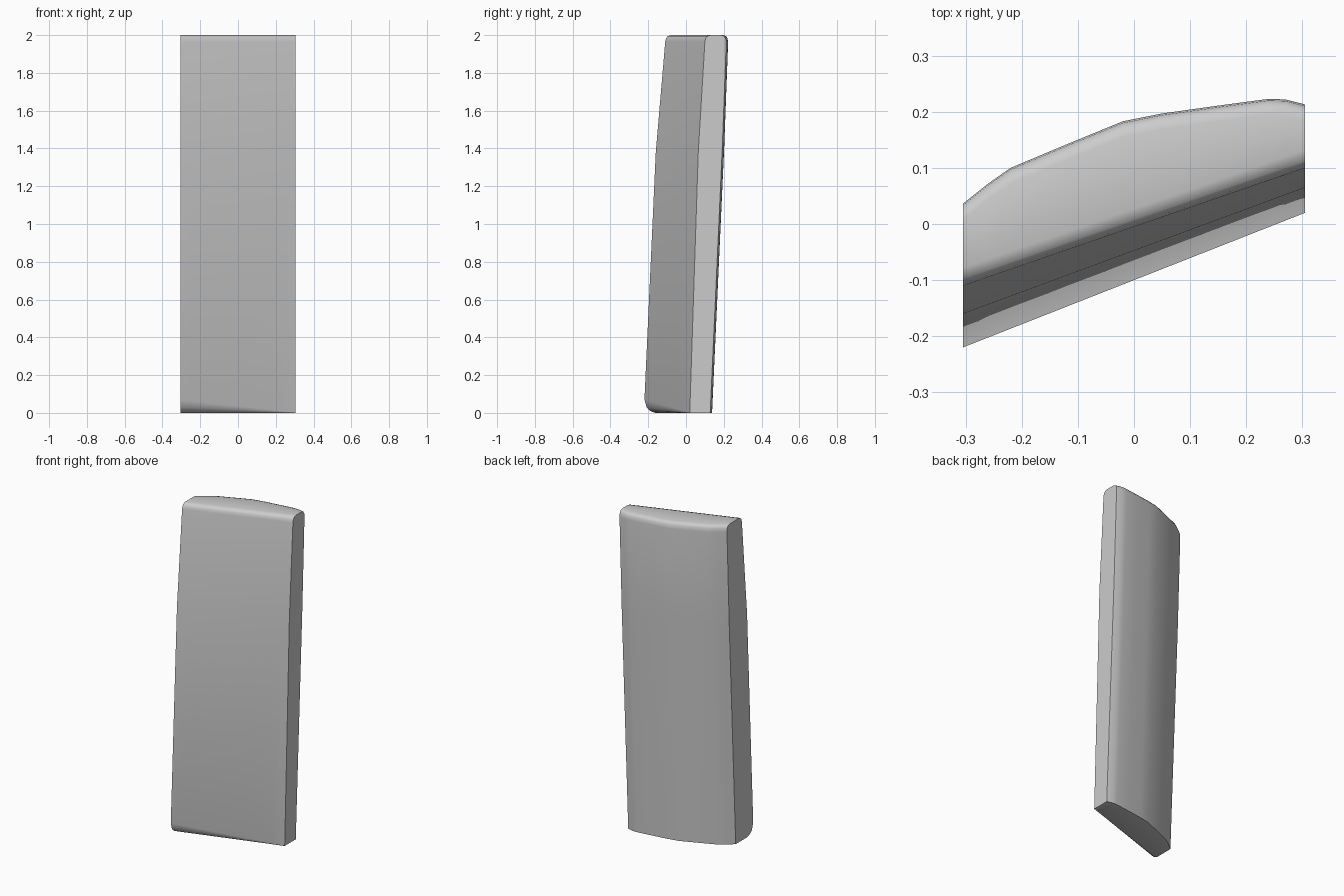
import bpy

if "Cube" in bpy.data.objects:
    bpy.data.objects.remove(bpy.data.objects["Cube"])

# Plan columns: x position and y of the bulging back at the top
COLUMNS = [(-0.305, 0.036), (-0.26, 0.072), (-0.22, 0.1), (-0.12, 0.142),
           (-0.02, 0.183), (0.05, 0.197), (0.15, 0.211), (0.24, 0.223),
           (0.27, 0.222), (0.305, 0.213)]


def lerp(a, b, t):
    return a + (b - a) * t


def side_profile(x, back):
    """Leaning y-z outline of the slab at one column, front bottom to back bottom."""
    t = (x + 0.305) / 0.61
    s = 1 - t                                   # bottom front cut fades to the right
    low, mid, high = lerp(-0.22, 0.02, t), lerp(-0.16, 0.065, t), lerp(-0.11, 0.10, t)
    return [
        (low + 0.057 * s, 0.0), (low + 0.032 * s, 0.009 * s + 0.0005),
        (low + 0.012 * s, 0.027 * s + 0.001), (low, 0.068 * s + 0.002),
        (mid, 1.38), (high, 1.965),
        (high + 0.004, 1.983), (high + 0.013, 1.995), (high + 0.032, 2.0),
        (back - 0.028, 2.0), (back - 0.012, 1.995),
        (back - 0.003, 1.983), (back, 1.96),
        (back - 0.021, 1.4), (back - 0.085, 0.0),
    ]


# Slab: skin the columns, then close both flat ends
verts, faces = [], []
for x, back in COLUMNS:
    verts += [(x, y, z) for y, z in side_profile(x, back)]
n = len(verts) // len(COLUMNS)
for c in range(len(COLUMNS) - 1):
    for i in range(n):
        j = (i + 1) % n
        a, b = c * n, (c + 1) * n
        faces.append((a + i, b + i, b + j, a + j))
faces.append(tuple(range(n)))
faces.append(tuple(reversed(range(len(verts) - n, len(verts)))))

mesh = bpy.data.meshes.new("curved_slab")
mesh.from_pydata(verts, [], faces)
mesh.update()
slab = bpy.data.objects.new("curved_slab", mesh)
bpy.context.collection.objects.link(slab)

# Soft rounded rims, crisp side edges
bpy.context.view_layer.objects.active = slab
slab.select_set(True)
bpy.ops.object.shade_smooth_by_angle(angle=0.7)
